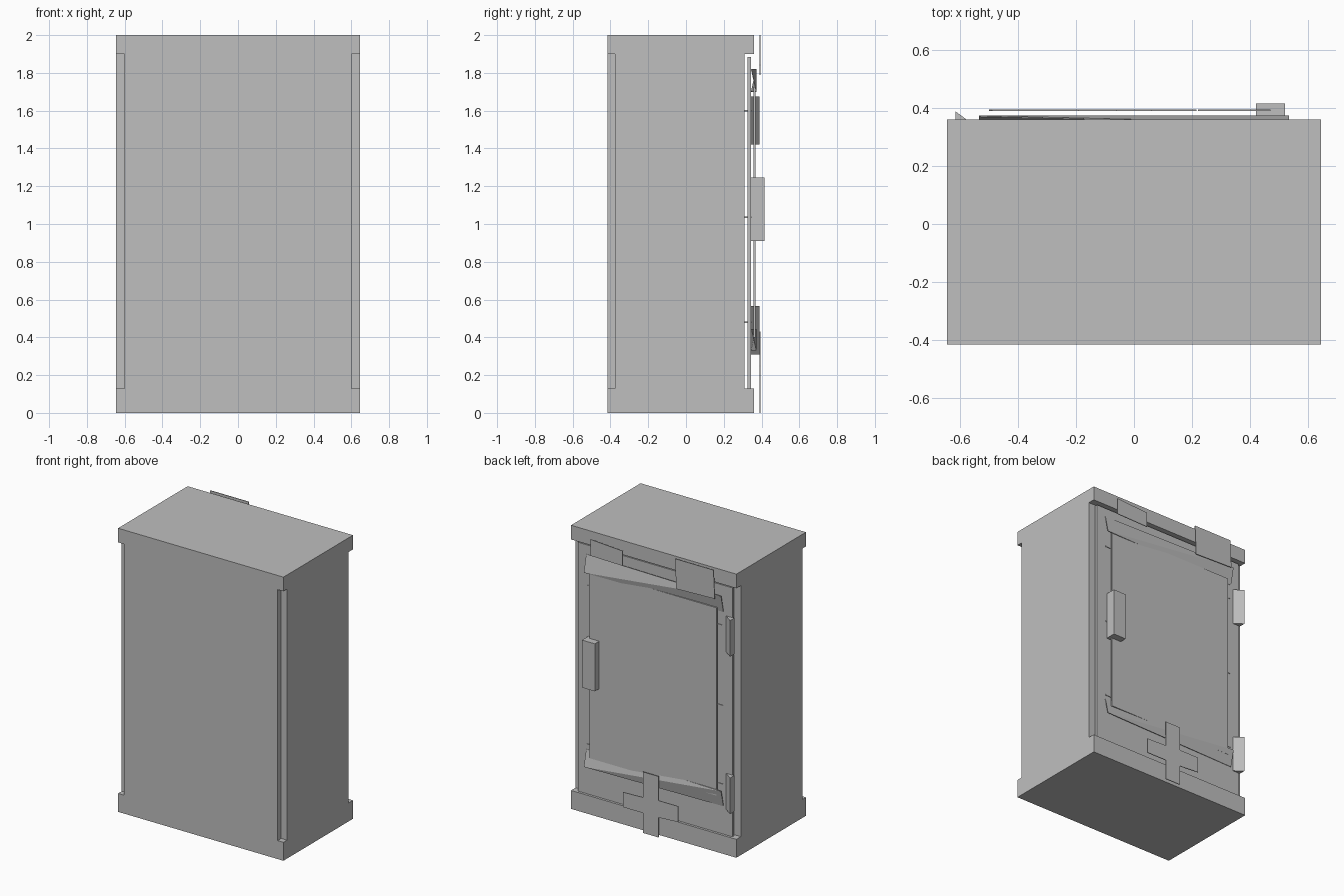
import bpy
import bmesh

if "Cube" in bpy.data.objects:
    bpy.data.objects.remove(bpy.data.objects["Cube"], do_unlink=True)

grey = bpy.data.materials.new("plain_grey")
grey.use_nodes = True
colour = (0.52, 0.52, 0.52, 1)
grey.diffuse_color = colour
grey.node_tree.nodes["Principled BSDF"].inputs["Base Color"].default_value = colour


def make_object(name, bm):
    bmesh.ops.recalc_face_normals(bm, faces=bm.faces)
    mesh = bpy.data.meshes.new(name)
    bm.to_mesh(mesh)
    bm.free()
    mesh.materials.append(grey)
    ob = bpy.data.objects.new(name, mesh)
    bpy.context.collection.objects.link(ob)
    return ob


def extrude(name, outline, shift):
    """Closed solid from a flat outline swept along a vector."""
    bm = bmesh.new()
    face = bm.faces.new([bm.verts.new(p) for p in outline])
    swept = bmesh.ops.extrude_face_region(bm, geom=[face])["geom"]
    verts = [v for v in swept if isinstance(v, bmesh.types.BMVert)]
    bmesh.ops.translate(bm, verts=verts, vec=shift)
    return make_object(name, bm)


def plan(name, points, z0, z1):
    return extrude(name, [(x, y, z0) for x, y in points], (0, 0, z1 - z0))


def box(name, x0, x1, y0, y1, z0, z1):
    return plan(name, [(x0, y0), (x1, y0), (x1, y1), (x0, y1)], z0, z1)


# Cabinet: plinth, cap and a body with notched corners
W, FRONT, BACK = 0.645, -0.415, 0.36
LOW, HIGH = 0.13, 1.9
box("plinth", -W, W, FRONT, BACK, 0, LOW)
box("cap", -W, W, FRONT, BACK, HIGH, 2)
half = [(0.6, FRONT), (0.6, -0.375), (W, -0.375), (W, 0.31)]
plan("body", half + [(-x, y) for x, y in reversed(half)], LOW, HIGH)

# Rear frame sheet, thin slats and door panel
box("rear_frame", -0.603, 0.603, 0.325, 0.343, LOW, 1.885)
for i, z in enumerate((0.48, 1.035, 1.6)):
    box(f"slat_{i + 1}", -0.53, 0.53, 0.31, 0.347, z - 0.004, z + 0.004)
box("rear_door_panel", -0.495, 0.495, 0.358, 0.367, 0.4, 1.725)


# Twisted cross bars above and below the door panel
def twisted_bar(name, z0, z1):
    bm = bmesh.new()
    left_top, left_low, right_low, right_top = [bm.verts.new(p) for p in (
        (0.535, 0.346, z1), (0.535, 0.372, z0),
        (-0.535, 0.346, z0), (-0.535, 0.372, z1))]
    bm.faces.new((left_top, left_low, right_top))
    bm.faces.new((left_low, right_low, right_top))
    ob = make_object(name, bm)
    solid = ob.modifiers.new("thickness", "SOLIDIFY")
    solid.thickness = 0.004
    solid.offset = 0


twisted_bar("upper_bar", 1.7, 1.82)
twisted_bar("lower_bar", 0.33, 0.445)

# Handle and wedge hinges
box("handle", 0.42, 0.52, 0.34, 0.416, 0.91, 1.245)
for name, z in (("lower_hinge", 0.31), ("upper_hinge", 1.42)):
    plan(name, [(-0.615, 0.34), (-0.55, 0.34), (-0.615, 0.388)], z, z + 0.255)


# Thin strips across the door edges
def strip(name, points):
    return extrude(name, [(x, 0.389, z) for x, z in points], (0, 0.005, 0))


strip("upper_left_strip", [(0.47, 1.96), (0.47, 1.845), (0.22, 1.84), (0.22, 1.945)])
strip("upper_right_strip", [(-0.19, 2), (-0.2, 1.79), (-0.5, 1.8), (-0.49, 2)])
a, b = 0.06, 0.215
strip("lower_cross_strip", [
    (a, 0), (a, 0.14), (b, 0.14), (b, 0.245), (a, 0.25), (a, 0.43),
    (-a, 0.43), (-a, 0.26), (-b, 0.26), (-b, 0.15), (-a, 0.14), (-a, 0)])
